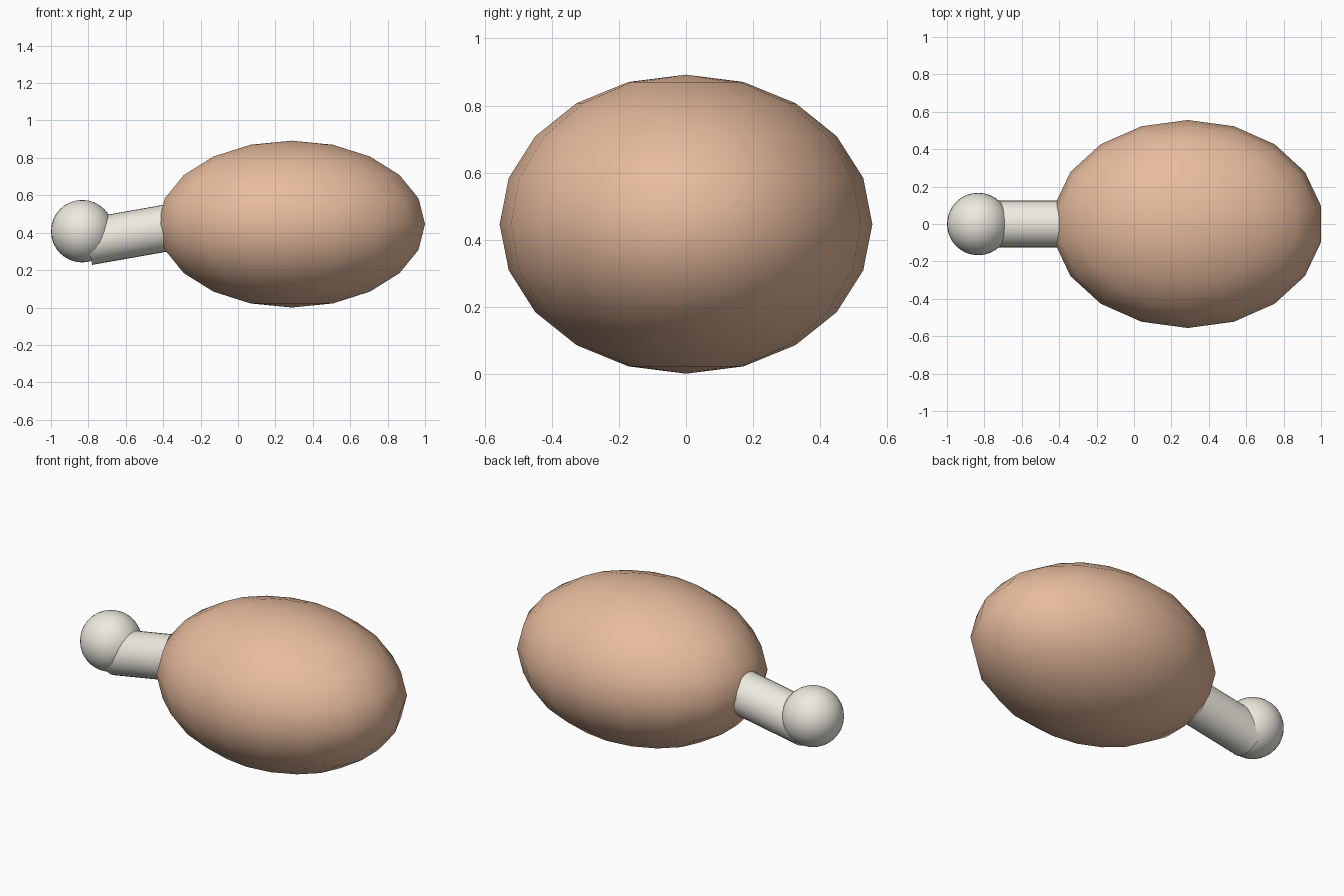
import bpy, bmesh
from math import radians, cos, sin
from mathutils import Matrix, Vector

if "Cube" in bpy.data.objects:
    bpy.data.objects.remove(bpy.data.objects["Cube"])


def material(name, color):
    m = bpy.data.materials.new(name)
    m.diffuse_color = color
    m.use_nodes = True
    m.node_tree.nodes["Principled BSDF"].inputs["Base Color"].default_value = m.diffuse_color
    return m


def finish(name, bm, matrix, mat, angle=180):
    bm.transform(matrix)
    mesh = bpy.data.meshes.new(name)
    bm.to_mesh(mesh)
    bm.free()
    mesh.materials.append(mat)
    obj = bpy.data.objects.new(name, mesh)
    bpy.context.collection.objects.link(obj)
    bpy.ops.object.select_all(action='DESELECT')
    obj.select_set(True)
    bpy.context.view_layer.objects.active = obj
    bpy.ops.object.shade_smooth_by_angle(angle=radians(angle))
    return obj


def ellipsoid(name, center, radii, segments, rings, mat):
    bm = bmesh.new()
    bmesh.ops.create_uvsphere(bm, u_segments=segments, v_segments=rings, radius=1)
    finish(name, bm, Matrix.LocRotScale(Vector(center), None, Vector(radii)), mat)


meat_mat = material("roast", (0.80, 0.50, 0.34, 1))
bone_mat = material("bone", (0.85, 0.82, 0.74, 1))

# Meat: coarse stretched sphere, vertices on the y axis
ellipsoid("meat", (0.287, 0, 0.446), (0.724, 0.556, 0.446), 18, 10, meat_mat)

# Rounded knuckle at the bone's free end
ellipsoid("bone_knuckle", (-0.833, 0, 0.408), (0.167, 0.167, 0.167), 32, 16, bone_mat)

# Bone shaft, rising 10 degrees from the knuckle into the meat
tilt, length = radians(10), 0.85
axis = Vector((cos(tilt), 0, sin(tilt)))
middle = Vector((-0.802, 0, 0.351)) + axis * length / 2
bm = bmesh.new()
bmesh.ops.create_cone(bm, cap_ends=True, segments=32, radius1=0.125,
                      radius2=0.125, depth=length)
finish("bone_shaft", bm,
       Matrix.Translation(middle) @ Matrix.Rotation(radians(90) - tilt, 4, 'Y'),
       bone_mat, 40)
